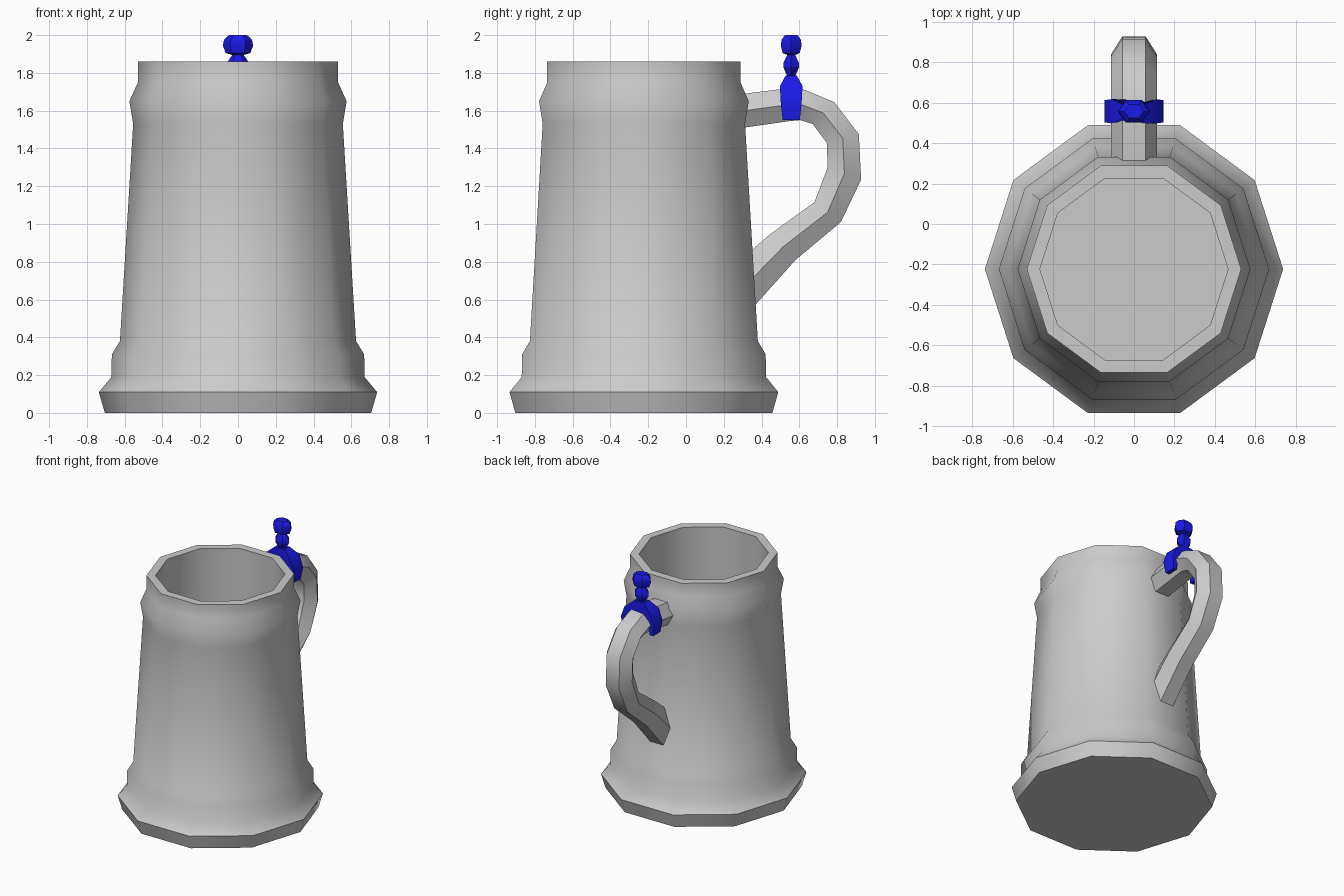
import bpy, math
from mathutils import Vector

if "Cube" in bpy.data.objects:
    bpy.data.objects.remove(bpy.data.objects["Cube"])


def finish(name, verts, faces, angle, mat=None):
    mesh = bpy.data.meshes.new(name)
    mesh.from_pydata(verts, [], faces)
    obj = bpy.data.objects.new(name, mesh)
    bpy.context.collection.objects.link(obj)
    bpy.ops.object.select_all(action='DESELECT')
    bpy.context.view_layer.objects.active = obj
    obj.select_set(True)
    bpy.ops.object.mode_set(mode='EDIT')
    bpy.ops.mesh.select_all(action='SELECT')
    bpy.ops.mesh.normals_make_consistent(inside=False)
    bpy.ops.object.mode_set(mode='OBJECT')
    bpy.ops.object.shade_smooth_by_angle(angle=math.radians(angle))
    if mat:
        mesh.materials.append(mat)
    return obj


def skin(name, rings, angle, mat=None):
    """Bridge equal-sized rings of points and cap both ends."""
    n = len(rings[0])
    verts = [v for ring in rings for v in ring]
    faces = [(r * n + i, r * n + (i + 1) % n, (r + 1) * n + (i + 1) % n, (r + 1) * n + i)
             for r in range(len(rings) - 1) for i in range(n)]
    faces += [tuple(range(n)), tuple(range(len(verts) - n, len(verts)))]
    return finish(name, verts, faces, angle, mat)


def lathe(name, profile, sides, cy, y_scale, angle, x_scale=1, mat=None):
    turns = [2 * math.pi * i / sides for i in range(sides)]
    rings = [[(r * x_scale * math.cos(a), cy + r * y_scale * math.sin(a), z) for a in turns]
             for r, z in profile]
    return skin(name, rings, angle, mat)


blue = bpy.data.materials.new("blue")
blue.diffuse_color = (0.01, 0.01, 0.8, 1)
blue.use_nodes = True
blue.node_tree.nodes["Principled BSDF"].inputs["Base Color"].default_value = blue.diffuse_color

# Ten-sided hollow body: base mouldings, tapered wall, rim, inner wall, floor
body = [(0.705, 0), (0.737, 0.11), (0.67, 0.19), (0.668, 0.31), (0.625, 0.38),
        (0.555, 1.53), (0.575, 1.65), (0.53, 1.75), (0.53, 1.86),
        (0.465, 1.86), (0.50, 0.15)]
lathe("tankard_body", body, 10, -0.223, 1.015, 40)

# Hexagonal handle swept through matching outer / inner outline points (y, z)
outer = [(0.27, 1.685), (0.55, 1.72), (0.63, 1.71), (0.785, 1.645), (0.915, 1.475),
         (0.927, 1.235), (0.82, 1.01), (0.58, 0.81), (0.33, 0.53)]
inner = [(0.27, 1.505), (0.55, 1.545), (0.605, 1.55), (0.67, 1.53), (0.745, 1.43),
         (0.75, 1.30), (0.68, 1.115), (0.45, 0.95), (0.30, 0.82)]
rings = []
for o, i in zip(outer, inner):
    o, i = Vector((0, *o)), Vector((0, *i))
    m = (o + i) / 2
    side, half = Vector((0.113, 0, 0)), Vector((0.058, 0, 0))
    rings.append([o - half, o + half, m + side, i + half, i - half, m - side])
skin("handle", rings, 50)

# Blue saddle clamped over the handle: arch section (x, z, half depth in y)
arch = [(0.09, 1.63, 0.04), (0.10, 1.55, 0.045), (0.132, 1.55, 0.045),
        (0.145, 1.64, 0.055), (0.11, 1.73, 0.06), (0.045, 1.785, 0.03)]
arch += [(-x, z, d) for x, z, d in reversed(arch)]
skin("thumb_rest_saddle",
     [[(x, 0.557 + s * d, z) for x, z, d in arch] for s in (-1, 1)], 30, blue)

# Blue turned finial above the saddle
finial = [(0.055, 1.74), (0.032, 1.785), (0.06, 1.83), (0.058, 1.855), (0.03, 1.895),
          (0.065, 1.905), (0.08, 1.945), (0.074, 1.975), (0.048, 2.0)]
lathe("thumb_rest_finial", finial, 6, 0.557, 0.8, 30, mat=blue)
